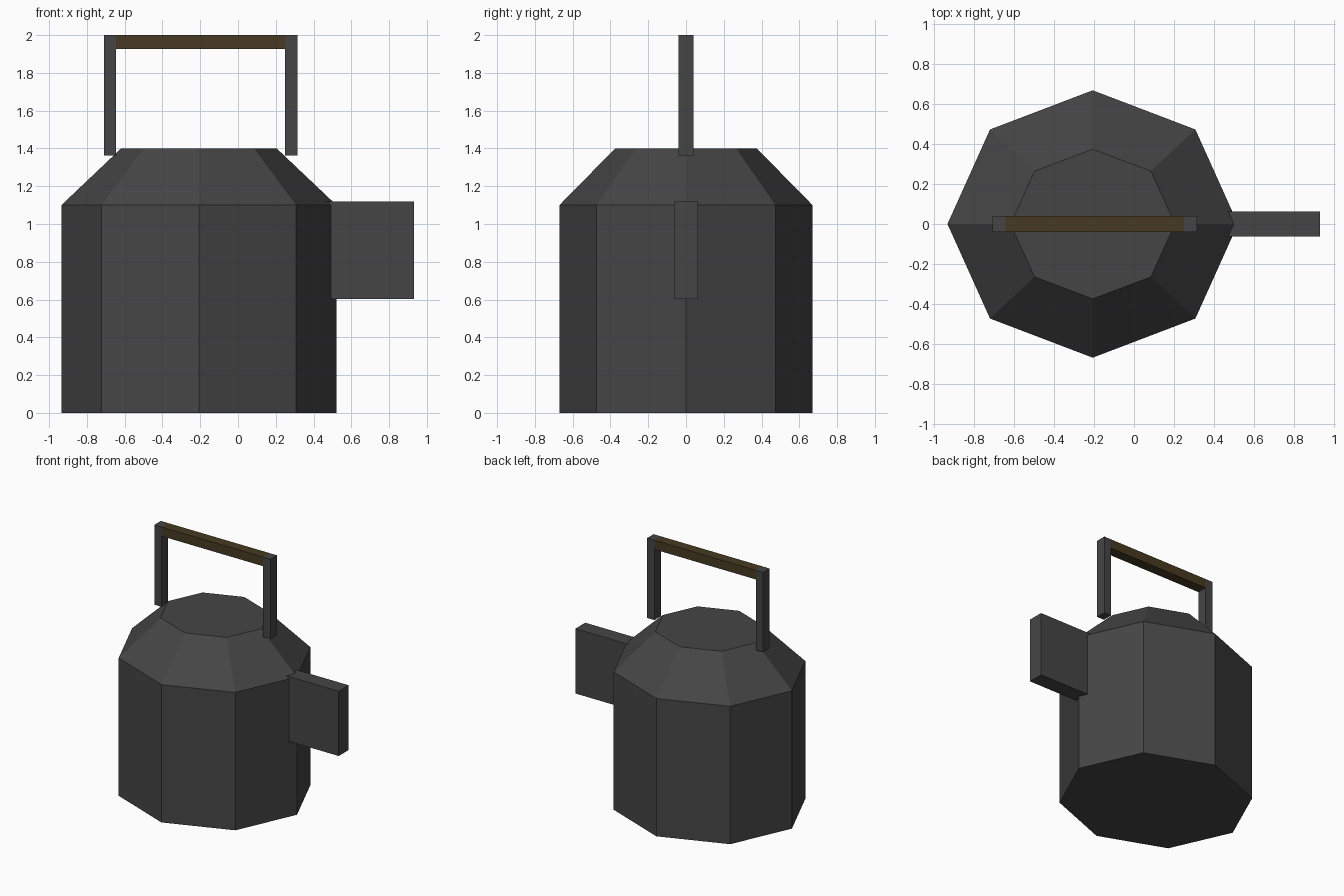
import bpy
import bmesh
import math

if "Cube" in bpy.data.objects:
    bpy.data.objects.remove(bpy.data.objects["Cube"])


def material(name, rgb):
    m = bpy.data.materials.new(name)
    m.diffuse_color = (*rgb, 1.0)
    m.use_nodes = True
    m.node_tree.nodes["Principled BSDF"].inputs["Base Color"].default_value = m.diffuse_color
    return m


iron = material("dark iron", (0.06, 0.06, 0.06))
wood = material("dark wood", (0.062, 0.042, 0.016))


def finish(name, bm, mat):
    bmesh.ops.recalc_face_normals(bm, faces=bm.faces)
    mesh = bpy.data.meshes.new(name)
    bm.to_mesh(mesh)
    bm.free()
    mesh.materials.append(mat)
    obj = bpy.data.objects.new(name, mesh)
    bpy.context.collection.objects.link(obj)
    return obj


def box(name, xs, ys, zs, mat):
    bm = bmesh.new()
    bmesh.ops.create_cube(bm, size=1.0)
    for v in bm.verts:
        v.co = [(a + b) / 2 + c * (b - a) for (a, b), c in zip((xs, ys, zs), v.co)]
    return finish(name, bm, mat)


# Kettle body: slightly oval octagonal wall with a sloped shoulder
SIDES, CX = 8, -0.207
bm = bmesh.new()
rings = []
for rx, ry, z in ((0.728, 0.67, 0.0), (0.728, 0.67, 1.1), (0.412, 0.375, 1.4)):
    rings.append([bm.verts.new((CX + rx * math.cos(math.tau * i / SIDES),
                                ry * math.sin(math.tau * i / SIDES), z))
                  for i in range(SIDES)])
for low, high in zip(rings, rings[1:]):
    for i in range(SIDES):
        j = (i + 1) % SIDES
        bm.faces.new((low[i], low[j], high[j], high[i]))
bm.faces.new(rings[0])
bm.faces.new(rings[-1])
finish("kettle_body", bm, iron)

# Blocky spout, sunk a little into the wall
box("spout", (0.41, 0.933), (-0.0625, 0.0625), (0.603, 1.12), iron)

# Handle posts and wooden grip between them
box("handle_post_left", (-0.71, -0.645), (-0.041, 0.041), (1.363, 2.0), iron)
box("handle_post_right", (0.25, 0.315), (-0.041, 0.041), (1.363, 2.0), iron)
box("handle_grip", (-0.645, 0.25), (-0.041, 0.041), (1.927, 2.0), wood)
